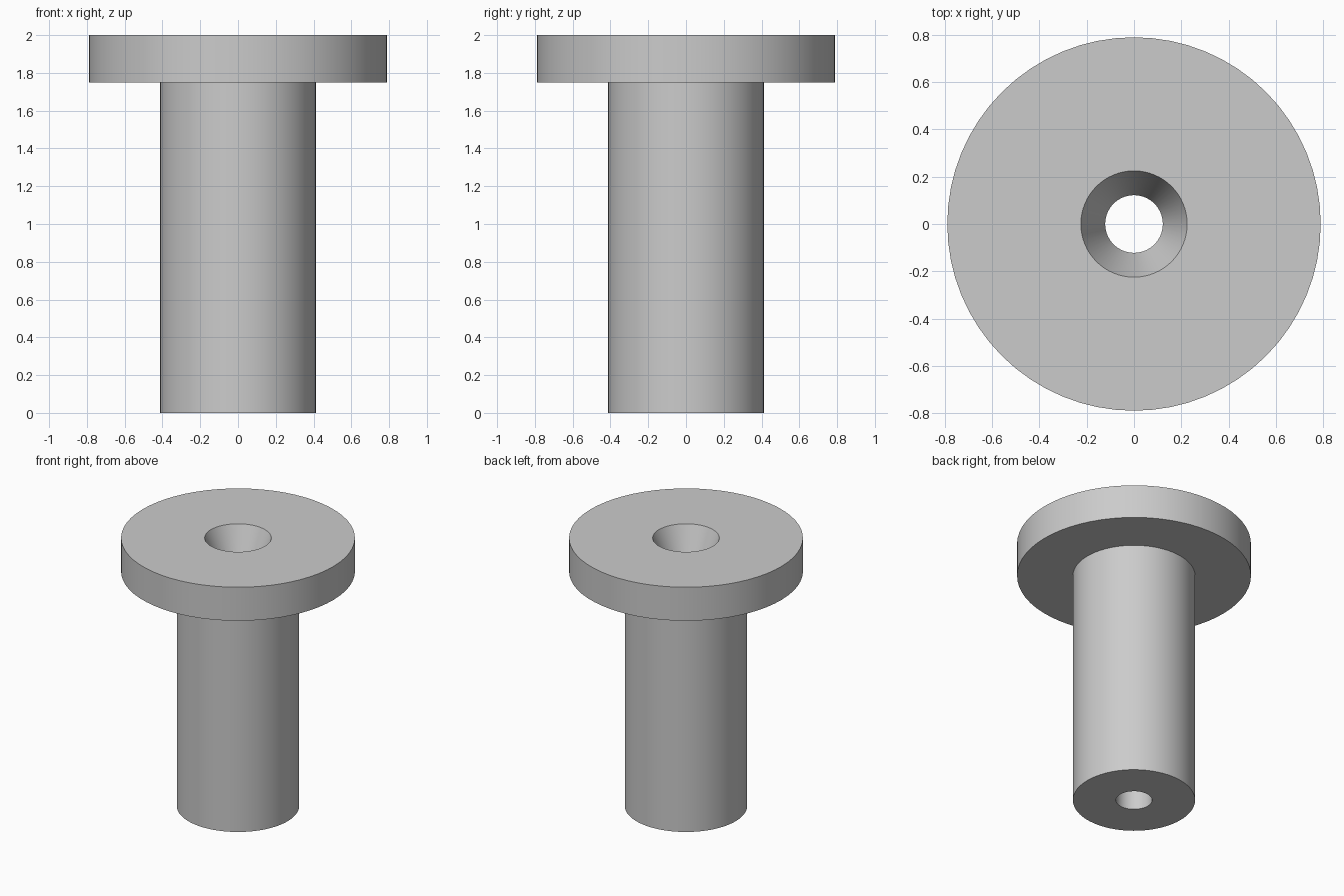
import bpy
import bmesh
import math

SEGMENTS = 64

if "Cube" in bpy.data.objects:
    bpy.data.objects.remove(bpy.data.objects["Cube"], do_unlink=True)

# Plain grey material
grey = bpy.data.materials.new("light grey")
grey.use_nodes = True
colour = (0.6, 0.6, 0.6, 1)
grey.diffuse_color = colour
grey.node_tree.nodes["Principled BSDF"].inputs["Base Color"].default_value = colour

# Closed cross-section (radius, height)
shaft, flange, bore, sink = 0.413, 0.79, 0.122, 0.225
top, shoulder = 2.0, 1.75
profile = [
    (bore, 0), (shaft, 0),                  # bottom ring
    (shaft, shoulder), (flange, shoulder),  # shaft and flange underside
    (flange, top), (sink, top),             # flange rim and top
    (bore, shoulder),                       # countersink into the bore
]

# Revolve the section around the z axis
bm = bmesh.new()
rings = []
for i in range(SEGMENTS):
    a = math.tau * i / SEGMENTS
    rings.append([bm.verts.new((r * math.cos(a), r * math.sin(a), z)) for r, z in profile])
for i, ring in enumerate(rings):
    after = rings[(i + 1) % SEGMENTS]
    for j in range(len(profile)):
        k = (j + 1) % len(profile)
        bm.faces.new((ring[j], after[j], after[k], ring[k]))
bmesh.ops.recalc_face_normals(bm, faces=bm.faces)

mesh = bpy.data.meshes.new("flanged_bushing")
bm.to_mesh(mesh)
bm.free()
mesh.materials.append(grey)
bushing = bpy.data.objects.new("flanged_bushing", mesh)
bpy.context.collection.objects.link(bushing)

# Smooth round walls with sharp rims
bpy.ops.object.select_all(action="DESELECT")
bushing.select_set(True)
bpy.context.view_layer.objects.active = bushing
bpy.ops.object.shade_smooth_by_angle(angle=math.radians(20))
